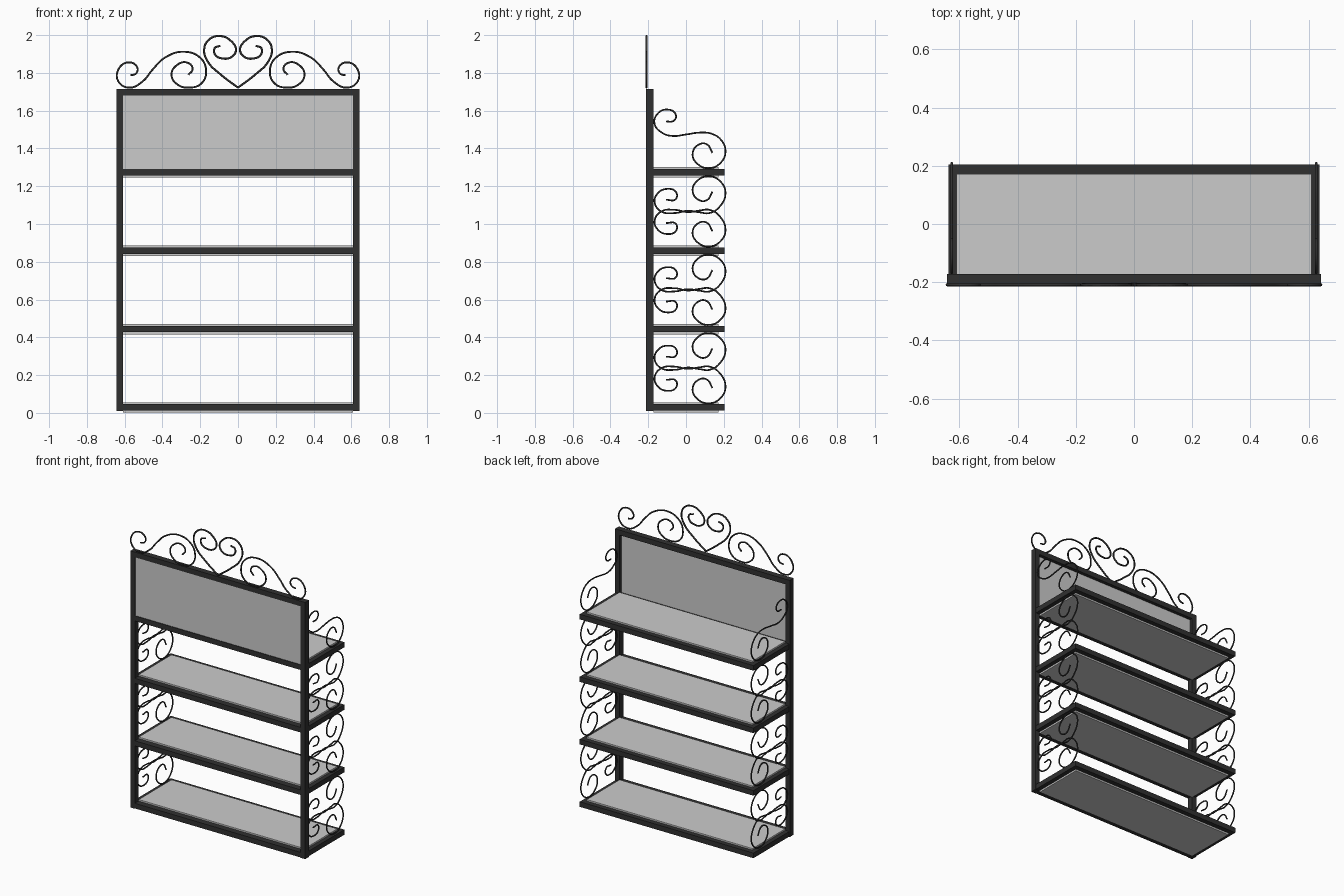
import bpy

dark = bpy.data.materials.new("dark_iron")
dark.diffuse_color = (0.03, 0.03, 0.03, 1)


def box(name, x0, x1, y0, y1, z0, z1, mat=None):
    bpy.ops.mesh.primitive_cube_add(size=1, location=((x0+x1)/2, (y0+y1)/2, (z0+z1)/2))
    o = bpy.context.object
    o.name = name
    o.scale = (x1-x0, y1-y0, z1-z0)
    bpy.ops.object.transform_apply(location=False, rotation=False)
    if mat:
        o.data.materials.append(mat)
    return o


def tube(name, pts, radius):
    """Smooth round rod through the given points."""
    cu = bpy.data.curves.new(name, 'CURVE')
    cu.dimensions = '3D'
    cu.bevel_depth = radius
    cu.bevel_resolution = 2
    cu.resolution_u = 7
    cu.use_fill_caps = True
    sp = cu.splines.new('BEZIER')
    sp.bezier_points.add(len(pts)-1)
    for b, p in zip(sp.bezier_points, pts):
        b.co = p
        b.handle_left_type = b.handle_right_type = 'AUTO'
    cu.materials.append(dark)
    o = bpy.data.objects.new(name, cu)
    bpy.context.collection.objects.link(o)
    return o


# Upright posts, top rail and panel between them
F0, F1 = -0.212, -0.172
for s, side in ((1, "right"), (-1, "left")):
    a, b = sorted((s*0.609, s*0.642))
    box(side + "_post", a, b, F0, F1, 0.01, 1.714, dark)
box("top_rail", -0.609, 0.609, F0, F1, 1.68, 1.714, dark)
box("upper_panel", -0.609, 0.609, -0.208, -0.194, 1.27, 1.69)

# Shelves: a slab in a frame of four bars
levels = [0.029, 0.444, 0.859, 1.274]
for i, z in enumerate(levels):
    lo, hi = z-0.017, z+0.017
    n = f"shelf_{i+1}"
    box(n + "_slab", -0.609, 0.609, F1, 0.172, z-0.028, z+0.027)
    box(n + "_front_bar", -0.609, 0.609, F0, F1, lo, hi, dark)
    box(n + "_back_bar", -0.638, 0.638, 0.172, 0.204, lo, hi, dark)
    box(n + "_right_bar", 0.609, 0.638, F1, 0.172, lo, hi, dark)
    box(n + "_left_bar", -0.638, -0.609, F1, 0.172, lo, hi, dark)

# Side scrolls: (y, height above shelf centre)
big = [(0.14, 0.103), (0.11, 0.148), (0.07, 0.148), (0.035, 0.1), (0.06, 0.045), (0.125, 0.022),
       (0.185, 0.052), (0.209, 0.11)]
s_scroll = big + [(0.185, 0.172), (0.135, 0.204), (0.075, 0.21), (0.0, 0.2), (-0.07, 0.192),
                  (-0.125, 0.208), (-0.166, 0.255), (-0.152, 0.308), (-0.1, 0.332),
                  (-0.055, 0.308), (-0.063, 0.274), (-0.105, 0.268)]
c_scroll = big + [(0.18, 0.18), (0.125, 0.216), (0.07, 0.212), (0.01, 0.204), (-0.06, 0.216),
                  (-0.13, 0.208), (-0.166, 0.16), (-0.15, 0.112), (-0.1, 0.088),
                  (-0.053, 0.105), (-0.055, 0.143), (-0.105, 0.146)]
for x, side in ((0.626, "right"), (-0.626, "left")):
    for i, z in enumerate(levels[:3]):
        tube(f"{side}_scroll_lower_{i+1}", [(x, y, z+h) for y, h in c_scroll], 0.0045)
        tube(f"{side}_scroll_upper_{i+1}", [(x, y, z+0.415-h) for y, h in c_scroll], 0.0045)
    tube(f"{side}_scroll_top", [(x, y, levels[3]+h) for y, h in s_scroll], 0.0045)

# Crest scrolls and heart: (distance from centre, z)
crest = [(0.57, 1.787), (0.54, 1.797), (0.533, 1.828), (0.58, 1.856), (0.636, 1.812),
         (0.63, 1.75), (0.572, 1.722), (0.505, 1.755), (0.45, 1.82), (0.385, 1.882),
         (0.285, 1.912), (0.2, 1.88), (0.169, 1.815), (0.19, 1.748), (0.255, 1.722),
         (0.325, 1.742), (0.352, 1.792), (0.325, 1.84), (0.27, 1.855), (0.24, 1.822), (0.262, 1.79)]
heart = [(0.0, 1.722), (0.09, 1.79), (0.16, 1.86), (0.179, 1.925), (0.155, 1.975),
         (0.095, 1.995), (0.035, 1.967), (0.011, 1.92), (0.035, 1.884), (0.08, 1.876),
         (0.12, 1.895), (0.124, 1.93), (0.093, 1.944)]
for s, side in ((1, "right"), (-1, "left")):
    tube(side + "_crest_scroll", [(s*x, -0.209, z) for x, z in crest], 0.005)
    tube(side + "_crest_heart", [(s*x, -0.209, z) for x, z in heart], 0.0055)
